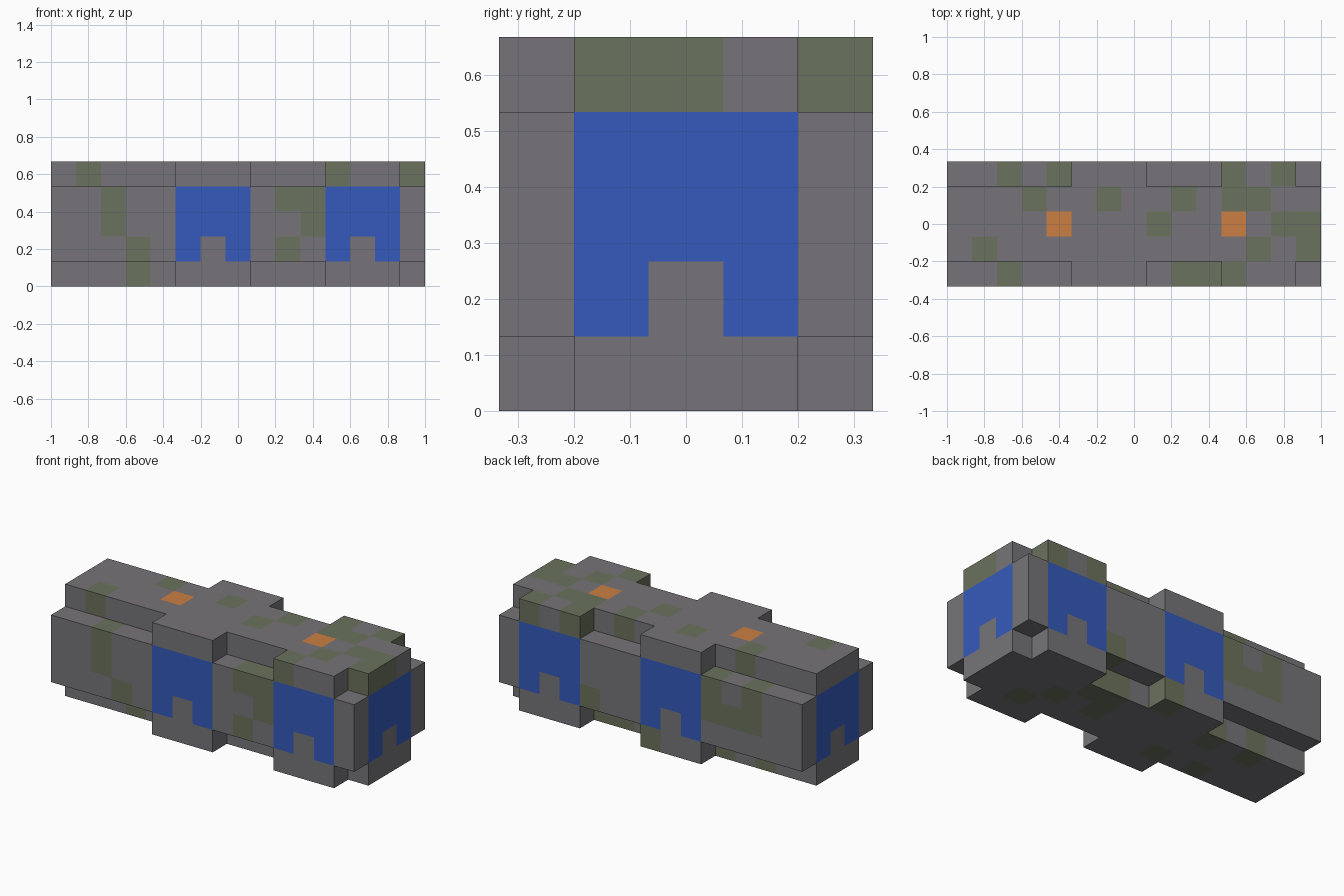
import bpy, bmesh
from mathutils import Vector

cube = bpy.data.objects.get("Cube")
if cube:
    bpy.data.objects.remove(cube, do_unlink=True)

LENGTH, WIDE = 15, 5          # size in blocks
UNIT = 2 / LENGTH             # edge of one block


def make_material(name, rgb):
    linear = [((c / 255 + 0.055) / 1.055) ** 2.4 for c in rgb] + [1]
    mat = bpy.data.materials.new(name)
    mat.use_nodes = True
    mat.diffuse_color = linear
    bsdf = mat.node_tree.nodes["Principled BSDF"]
    bsdf.inputs["Base Color"].default_value = linear
    bsdf.inputs["Roughness"].default_value = 0.9
    return mat


MATERIALS = [
    make_material("stone grey", (118, 116, 120)),
    make_material("moss green", (107, 114, 93)),
    make_material("window blue", (53, 90, 187)),
    make_material("lamp orange", (204, 127, 66)),
]
STONE, MOSS, BLUE, ORANGE = range(len(MATERIALS))

# Mossy blocks: (layer, row) -> columns
MOSS_BLOCKS = {
    (4, 4): (11, 13), (4, 3): (3, 6, 9, 11, 12), (4, 2): (8, 13, 14),
    (4, 1): (1, 12, 14), (4, 0): (11,),
    (3, 4): (2, 4), (3, 0): (2, 9, 10),
    (2, 4): (2, 3, 4), (2, 0): (2, 10),
    (1, 4): (10,), (1, 0): (3, 9),
    (0, 4): (7,), (0, 3): (2, 4, 9, 10), (0, 2): (9, 11), (0, 1): (3, 5, 12),
}
MIDDLE_COLLAR = range(5, 8)
LEFT_COLLAR = range(11, 14)
LAMPS = (4, 11)


def part_of(i, j, k):
    """Name of the part a block belongs to: a cross-shaped hull with square collars."""
    if not (0 <= i < LENGTH and 0 <= j < WIDE and 0 <= k < WIDE):
        return None
    if j in (0, WIDE - 1) and k in (0, WIDE - 1):
        if i in MIDDLE_COLLAR:
            return "middle_collar"
        return "left_collar" if i in LEFT_COLLAR else None
    return "cross_hull"


def in_window(across, k):
    """Three-block square with a doorway in its bottom middle."""
    return across in (-1, 0, 1) and 1 <= k <= 3 and not (across == 0 and k == 1)


def colour_of(i, j, k):
    if k == WIDE - 1 and j == 2 and i in LAMPS:
        return ORANGE
    if i in MOSS_BLOCKS.get((k, j), ()):
        return MOSS
    if i in (0, LENGTH - 1) and in_window(j - 2, k):
        return BLUE
    if j in (0, WIDE - 1):
        for collar in (MIDDLE_COLLAR, LEFT_COLLAR):
            if in_window(i - collar[1], k):
                return BLUE
    return STONE


def add_face(bm, cell, axis, side):
    """One outer square of a block, facing along the signed axis."""
    u, v = (axis + 1) % 3, (axis + 2) % 3
    corners = []
    for a, b in ((0, 0), (1, 0), (1, 1), (0, 1)):
        p = Vector(cell)
        p[axis] += side > 0
        p[u] += a
        p[v] += b
        corners.append(bm.verts.new((p - Vector((LENGTH / 2, WIDE / 2, 0))) * UNIT))
    face = bm.faces.new(corners if side > 0 else corners[::-1])
    face.material_index = colour_of(*cell)


def build_part(name):
    bm = bmesh.new()
    for i in range(LENGTH):
        for j in range(WIDE):
            for k in range(WIDE):
                if part_of(i, j, k) != name:
                    continue
                for axis in range(3):
                    for side in (-1, 1):
                        near = [i, j, k]
                        near[axis] += side
                        if part_of(*near) is None:
                            add_face(bm, (i, j, k), axis, side)
    bmesh.ops.remove_doubles(bm, verts=bm.verts, dist=UNIT / 100)
    # Join flat neighbours of one colour
    bmesh.ops.dissolve_limit(bm, angle_limit=0.01, verts=bm.verts,
                             edges=bm.edges, delimit={"MATERIAL"})
    mesh = bpy.data.meshes.new(name)
    bm.to_mesh(mesh)
    bm.free()
    for mat in MATERIALS:
        mesh.materials.append(mat)
    bpy.context.collection.objects.link(bpy.data.objects.new(name, mesh))


for part in ("cross_hull", "middle_collar", "left_collar"):
    build_part(part)
